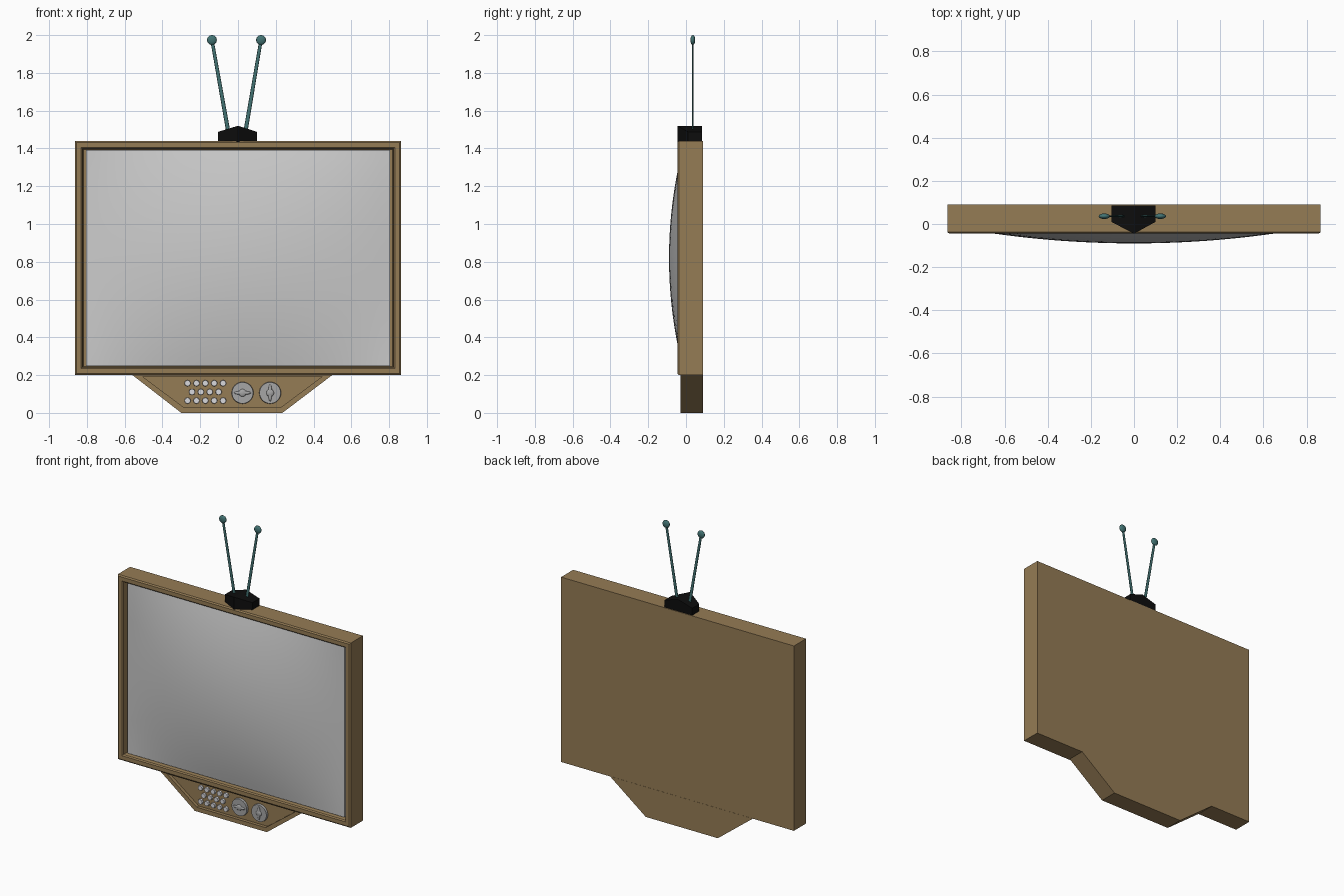
import bpy, bmesh, math
from mathutils import Vector, Matrix

cube = bpy.data.objects.get("Cube")
if cube:
    bpy.data.objects.remove(cube, do_unlink=True)


def material(name, rgb):
    m = bpy.data.materials.new(name)
    m.use_nodes = True
    m.diffuse_color = (*rgb, 1)
    bsdf = next(n for n in m.node_tree.nodes if n.type == 'BSDF_PRINCIPLED')
    bsdf.inputs["Base Color"].default_value = (*rgb, 1)
    return m


WOOD = material("brown wood", (0.30, 0.20, 0.09))
GLASS = material("pale grey glass", (0.60, 0.60, 0.60))
BUTTON = material("white button", (0.70, 0.70, 0.73))
KNOB = material("grey knob", (0.38, 0.38, 0.38))
BLACK = material("black plastic", (0.004, 0.004, 0.004))
TEAL = material("teal metal", (0.055, 0.17, 0.17))


def finish(name, bm, mat, smooth=False):
    bmesh.ops.recalc_face_normals(bm, faces=bm.faces)
    mesh = bpy.data.meshes.new(name)
    bm.to_mesh(mesh)
    bm.free()
    mesh.materials.append(mat)
    ob = bpy.data.objects.new(name, mesh)
    bpy.context.collection.objects.link(ob)
    if smooth:
        bpy.ops.object.select_all(action='DESELECT')
        ob.select_set(True)
        bpy.context.view_layer.objects.active = ob
        bpy.ops.object.shade_smooth_by_angle(angle=math.radians(35))
    return ob


def loft(bm, rings):
    """Join equal-length rings of points and cap both ends."""
    loops = [[bm.verts.new(p) for p in ring] for ring in rings]
    for a, b in zip(loops, loops[1:]):
        for i in range(len(a)):
            j = (i + 1) % len(a)
            bm.faces.new((a[i], a[j], b[j], b[i]))
    bm.faces.new(loops[0])
    return bm.faces.new(loops[-1])


def rod(bm, start, end, r1, r2, sides):
    """Cylinder or cone between two points."""
    a, b = Vector(start), Vector(end)
    d = b - a
    mat = Matrix.Translation((a + b) / 2) @ d.to_track_quat('Z', 'Y').to_matrix().to_4x4()
    bmesh.ops.create_cone(bm, cap_ends=True, segments=sides, radius1=r1, radius2=r2,
                          depth=d.length, matrix=mat)


def ball(bm, at, size):
    bmesh.ops.create_uvsphere(bm, u_segments=20, v_segments=12, radius=1,
                              matrix=Matrix.Translation(at) @ Matrix.Diagonal((*size, 1)))


# Cabinet with a raised, softened bezel around a recess
def rect(inset, y):
    x, lo, hi = 0.864 - inset, 0.2 + inset, 1.44 - inset
    return [(-x, y, lo), (x, y, lo), (x, y, hi), (-x, y, hi)]


bm = bmesh.new()
loft(bm, [rect(*p) for p in ((0, 0.09), (0, -0.038), (0.008, -0.045), (0.034, -0.045),
                             (0.041, -0.038), (0.045, 0.0))])
finish("cabinet", bm, WOOD)

# Bulging screen
bm = bmesh.new()
bmesh.ops.create_grid(bm, x_segments=32, y_segments=24, size=1)
for v in bm.verts:
    u, w = v.co.x, v.co.y
    v.co = (0.805 * u, -0.02 - 0.07 * (1 - u * u) * (1 - w * w), 0.82 + 0.572 * w)
rim = [e for e in bm.edges if e.is_boundary]
out = bmesh.ops.extrude_edge_only(bm, edges=rim)["geom"]
for v in out:
    if isinstance(v, bmesh.types.BMVert):
        v.co.y = 0.002
bmesh.ops.holes_fill(bm, edges=[e for e in bm.edges if e.is_boundary], sides=0)
finish("screen", bm, GLASS, True)

# Control stand: trapezoid with a recessed front panel
outline = [(-0.56, 0.201), (-0.30, 0), (0.235, 0), (0.50, 0.201)]
panel = [(-0.505, 0.192), (-0.285, 0.028), (0.225, 0.028), (0.445, 0.192)]
bm = bmesh.new()
loft(bm, [[(x, y, z) for x, z in shape] for shape, y in
          ((outline, 0.091), (outline, -0.03), (panel, -0.03), (panel, -0.008))])
finish("control_stand", bm, WOOD)

# Staggered push buttons
bm = bmesh.new()
for row, count in enumerate((5, 4, 5)):
    for i in range(count):
        x = -0.173 + (i - (count - 1) / 2) * 0.047
        z = 0.157 - row * 0.046
        rod(bm, (x, 0, z), (x, -0.022, z), 0.018, 0.016, 8)
finish("push_buttons", bm, BUTTON)

# Dials, each with a grip bar
for side, x, turned in (("right", 0.024, False), ("left", 0.17, True)):
    bm = bmesh.new()
    z = 0.106
    rod(bm, (x, 0, z), (x, -0.022, z), 0.059, 0.056, 32)
    dx, dz = (0.01, 0.045) if turned else (0.045, 0.01)
    ball(bm, (x, -0.022, z), (0.02, 0.008, 0.02))
    ball(bm, (x, -0.022, z), (dx, 0.007, dz))
    finish(side + "_dial", bm, KNOB, True)

# Antenna base: pointed in plan, with a ridged top
plan = [(-0.105, 0.085), (-0.105, 0.01), (0, -0.045), (0.1, 0.01), (0.1, 0.085), (0, 0.085)]
bm = bmesh.new()
low = [bm.verts.new((x, y, 1.435)) for x, y in plan]
top = [bm.verts.new((x, y, 1.52 if x == 0 else 1.488)) for x, y in plan]
for i in range(6):
    j = (i + 1) % 6
    bm.faces.new((low[i], low[j], top[j], top[i]))
bm.faces.new(low)
bm.faces.new((top[0], top[1], top[2], top[5]))
bm.faces.new((top[2], top[3], top[4], top[5]))
finish("antenna_base", bm, BLACK)

# Flattened antenna rods with tip balls
for side, foot, tip in (("right", -0.05, -0.138), ("left", 0.038, 0.122)):
    bm = bmesh.new()
    rod(bm, (foot, 0, 1.48), (tip, 0, 1.975), 0.011, 0.009, 12)
    for v in bm.verts:
        v.co.y = v.co.y * 0.45 + 0.036
    ball(bm, (tip, 0.036, 1.974), (0.026, 0.013, 0.026))
    finish(side + "_antenna", bm, TEAL, True)
